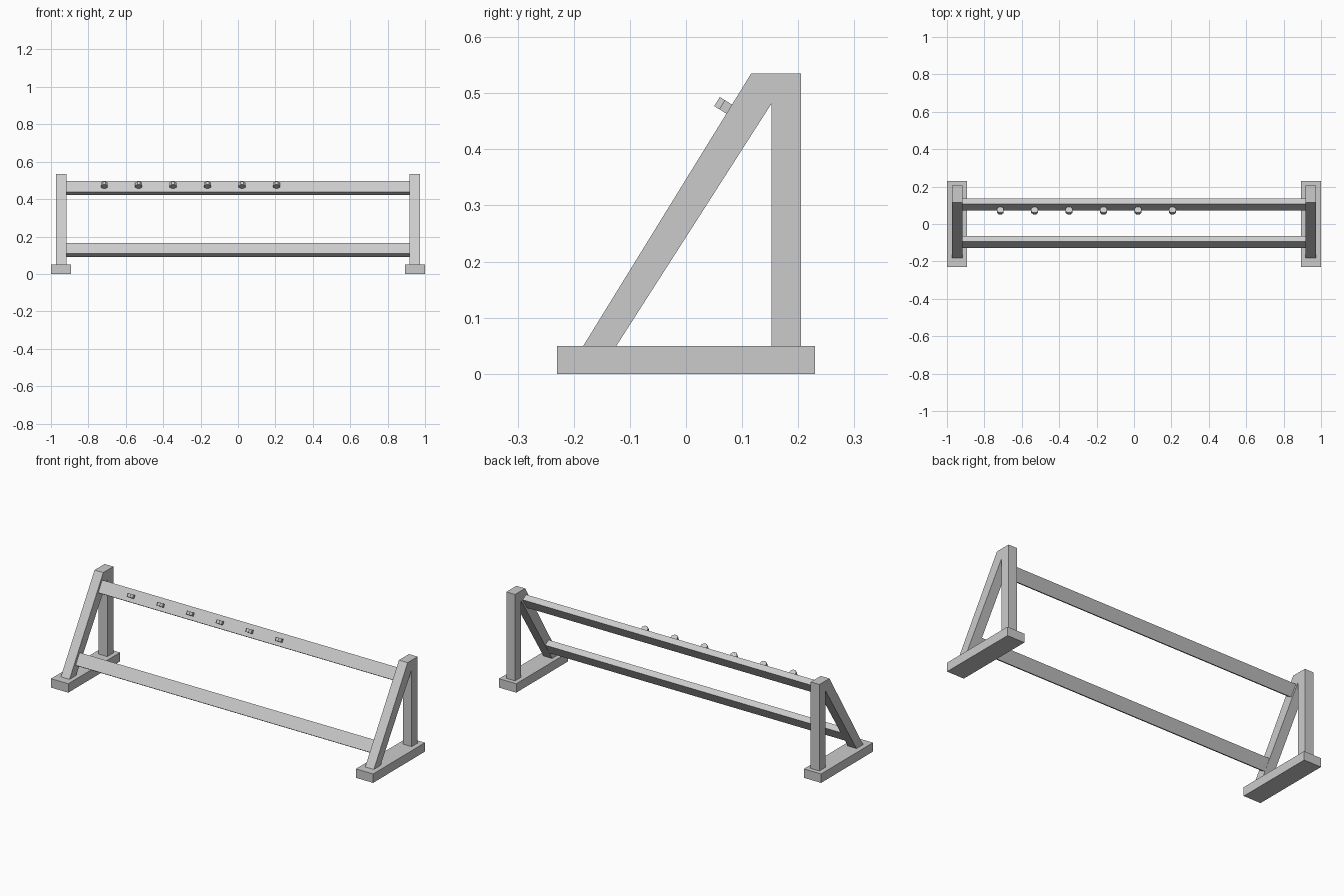
import bpy
import bmesh
import math
from mathutils import Vector, Matrix

if "Cube" in bpy.data.objects:
    bpy.data.objects.remove(bpy.data.objects["Cube"], do_unlink=True)

grey = bpy.data.materials.new("plain_grey")
grey.use_nodes = True
grey.diffuse_color = (0.6, 0.6, 0.6, 1)
grey.node_tree.nodes["Principled BSDF"].inputs["Base Color"].default_value = (0.6, 0.6, 0.6, 1)


def finish(name, bm):
    bmesh.ops.recalc_face_normals(bm, faces=bm.faces)
    mesh = bpy.data.meshes.new(name)
    bm.to_mesh(mesh)
    bm.free()
    mesh.materials.append(grey)
    obj = bpy.data.objects.new(name, mesh)
    bpy.context.collection.objects.link(obj)
    return obj


def extrude_profile(name, profile, x0, x1):
    """Extrude a (y, z) outline along x."""
    bm = bmesh.new()
    face = bm.faces.new([bm.verts.new((x0, y, z)) for y, z in profile])
    new = bmesh.ops.extrude_face_region(bm, geom=[face], use_keep_orig=True)["geom"]
    verts = [v for v in new if isinstance(v, bmesh.types.BMVert)]
    bmesh.ops.translate(bm, verts=verts, vec=(x1 - x0, 0, 0))
    return finish(name, bm)


# Slope shared by the braces, rails and pegs
LEAN = math.atan2(0.3, 0.485)
along = Vector((0, math.sin(LEAN), math.cos(LEAN)))
out = Vector((0, -math.cos(LEAN), math.sin(LEAN)))

foot = [(-0.23, 0), (0.23, 0), (0.23, 0.05), (-0.23, 0.05)]
# Sloping brace and upright post joined at the top
frame = [(-0.183, 0.05), (0.116, 0.535), (0.205, 0.535), (0.205, 0.05),
         (0.152, 0.05), (0.152, 0.481), (-0.124, 0.05)]
for side, s in (("left", 1), ("right", -1)):
    extrude_profile(side + "_foot", foot, s * 0.893, s)
    extrude_profile(side + "_frame", frame, s * 0.918, s * 0.972)

# Tilted rails between the frames
for name, y, z in (("upper_rail", 0.104, 0.459), ("lower_rail", -0.096, 0.128)):
    centre = Vector((0, y, z))
    corners = [centre + along * a * 0.034 + out * b * 0.0175
               for a, b in ((-1, 1), (1, 1), (1, -1), (-1, -1))]
    extrude_profile(name, [(c.y, c.z) for c in corners], -0.918, 0.918)

# Octagonal pegs resting on the upper rail
for i in range(6):
    bm = bmesh.new()
    place = (Matrix.Translation((-0.715 + i * 0.184, 0.071, 0.4755))
             @ Matrix.Rotation(-LEAN, 4, "X") @ Matrix.Rotation(math.pi / 8, 4, "Z"))
    bmesh.ops.create_cone(bm, cap_ends=True, segments=8, radius1=0.02,
                          radius2=0.02, depth=0.019, matrix=place)
    finish("peg_%d" % (i + 1), bm)
